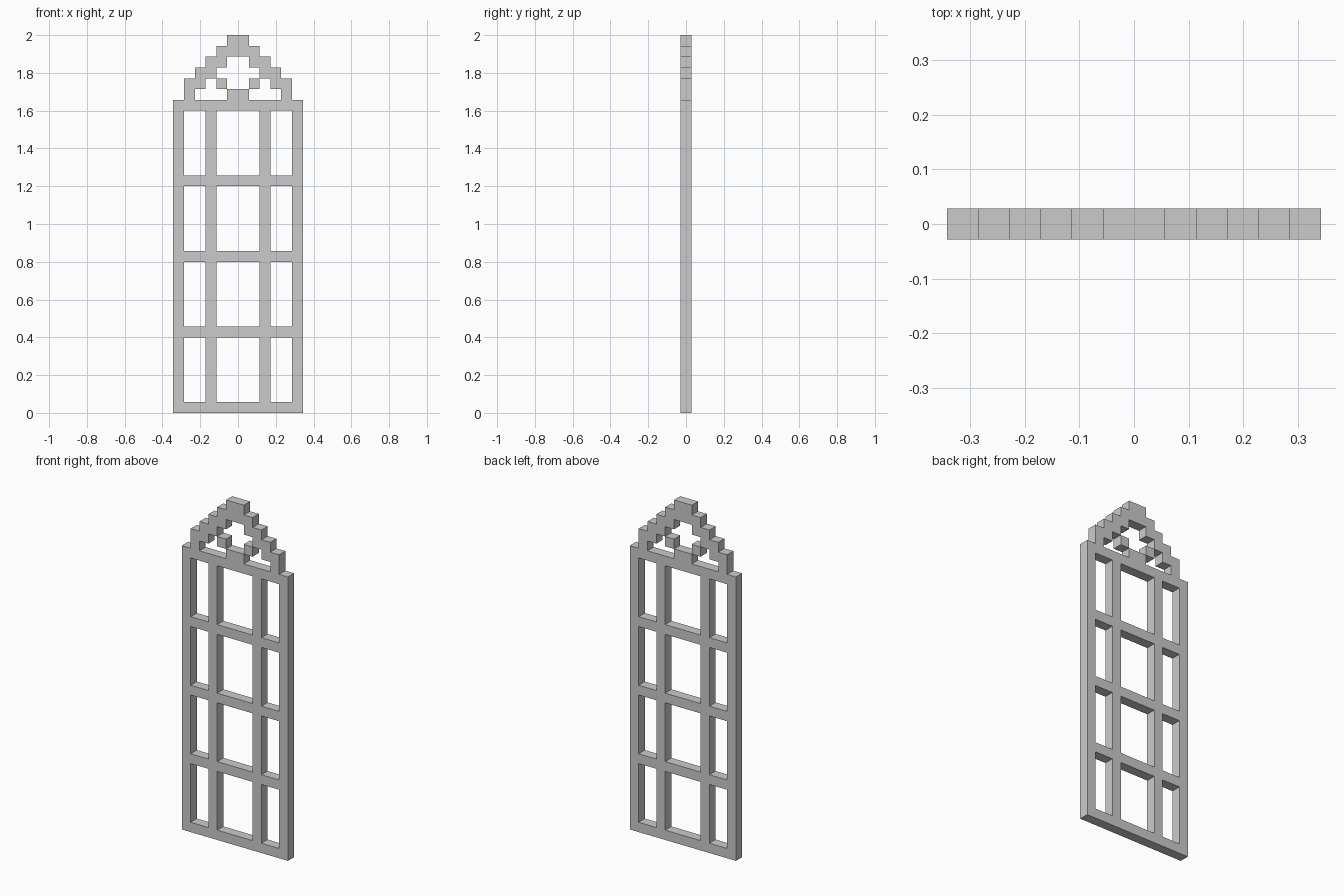
import bpy, bmesh

if "Cube" in bpy.data.objects:
    bpy.data.objects.remove(bpy.data.objects["Cube"])

U = 2 / 35  # bar thickness: the whole window sits on a 12 x 35 grid of this unit

cells = set()


def bar(x0, x1, z0, z1, mirror=False):
    """Fill a rectangular bar on the grid, optionally mirrored across x = 0."""
    for z in range(z0, z1):
        for x in range(x0, x1):
            cells.add((x, z))
            if mirror:
                cells.add((-x - 1, z))


# outer posts and inner mullions
bar(5, 6, 0, 29, True)
bar(2, 3, 0, 29, True)

# sill, three cross bars and head rail
for z in (0, 7, 14, 21, 28):
    bar(-6, 6, z, z + 1)

# stepped pointed arch
bar(4, 5, 29, 31, True)
for x0, x1, z in ((3, 5, 30), (2, 4, 31), (1, 3, 32), (0, 2, 33), (0, 1, 34)):
    bar(x0, x1, z, z + 1, True)

# tracery: centre boss and the two small cusps
bar(-1, 1, 29, 30)
bar(1, 2, 30, 31, True)

# flat face sheet with shared corners
bm = bmesh.new()
corners = {}


def corner(x, z):
    if (x, z) not in corners:
        corners[x, z] = bm.verts.new((x * U, 0, z * U))
    return corners[x, z]


for x, z in sorted(cells):
    bm.faces.new([corner(x + dx, z + dz) for dx, dz in ((0, 0), (1, 0), (1, 1), (0, 1))])

mesh = bpy.data.meshes.new("arched_window_frame")
bm.to_mesh(mesh)
bm.free()
frame = bpy.data.objects.new("arched_window_frame", mesh)
bpy.context.collection.objects.link(frame)

# one-unit depth, centred on y = 0
solid = frame.modifiers.new("depth", 'SOLIDIFY')
solid.thickness = U
solid.offset = 0
